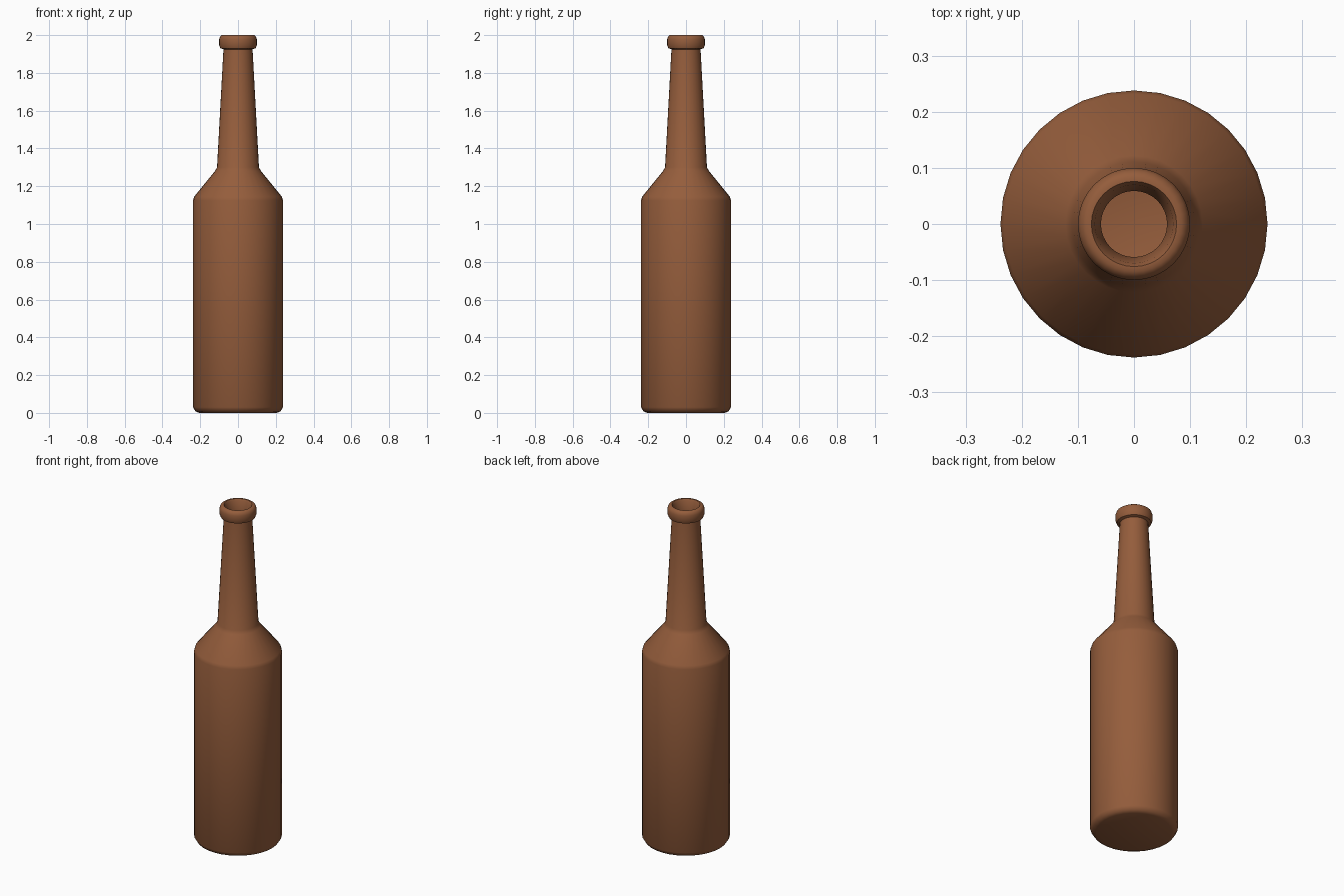
import bpy, bmesh, math

if "Cube" in bpy.data.objects:
    bpy.data.objects.remove(bpy.data.objects["Cube"])

SIDES = 32

# Half profile (radius, height): outside from base to lip, then back down inside
outer = [(0, 0), (0.205, 0), (0.225, 0.008), (0.238, 0.03), (0.238, 1.125),
         (0.232, 1.145), (0.122, 1.28), (0.111, 1.30), (0.077, 1.925),
         (0.093, 1.93), (0.1, 1.947), (0.1, 1.978), (0.095, 1.993), (0.085, 2.0)]
inner = [(0.076, 2.0), (0.07, 1.99), (0.059, 1.93), (0.092, 1.30),
         (0.218, 1.12), (0.218, 0.04), (0.2, 0.02), (0, 0.02)]

# Lathe the profile around z
bm = bmesh.new()
verts = [bm.verts.new((r, 0, z)) for r, z in outer + inner]
edges = [bm.edges.new(pair) for pair in zip(verts, verts[1:])]
bmesh.ops.spin(bm, geom=verts + edges, cent=(0, 0, 0), axis=(0, 0, 1),
               angle=math.tau, steps=SIDES, use_duplicate=False)
bmesh.ops.remove_doubles(bm, verts=bm.verts, dist=1e-4)
bmesh.ops.recalc_face_normals(bm, faces=bm.faces)

mesh = bpy.data.meshes.new("bottle")
bm.to_mesh(mesh)
bm.free()
bottle = bpy.data.objects.new("bottle", mesh)
bpy.context.collection.objects.link(bottle)

# Brown glass
glass = bpy.data.materials.new("brown_glass")
glass.diffuse_color = (0.30, 0.11, 0.045, 1)
glass.use_nodes = True
glass.node_tree.nodes["Principled BSDF"].inputs["Base Color"].default_value = glass.diffuse_color
mesh.materials.append(glass)

# Smooth shading
bpy.context.view_layer.objects.active = bottle
bottle.select_set(True)
bpy.ops.object.shade_smooth_by_angle(angle=math.radians(50))
